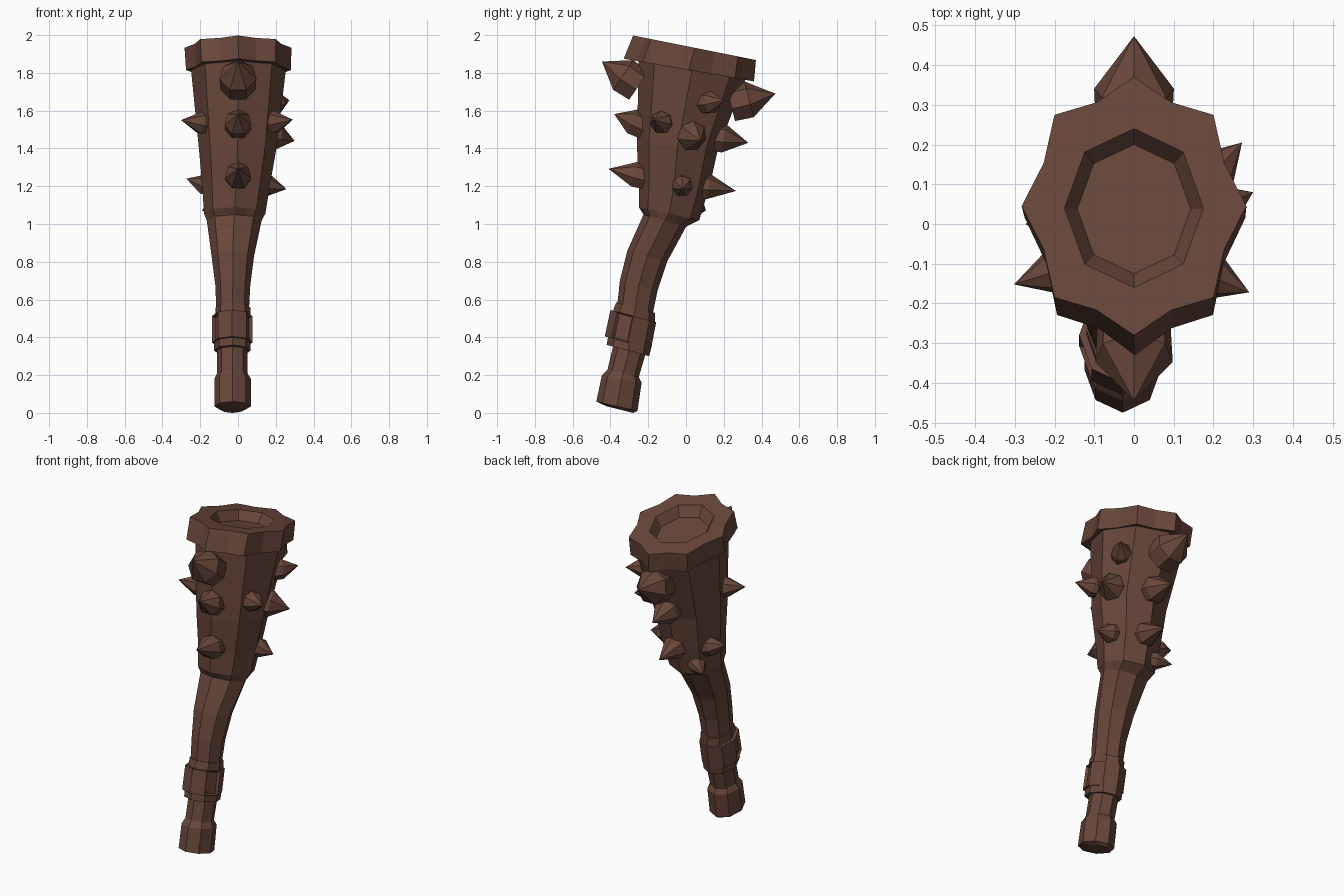
import bpy, bmesh, math
from mathutils import Vector

cube = bpy.data.objects.get("Cube")
if cube:
    bpy.data.objects.remove(cube, do_unlink=True)

wood = bpy.data.materials.new("dark brown wood")
wood.use_nodes = True
BROWN = (0.14, 0.062, 0.043, 1)
wood.diffuse_color = BROWN
wood.node_tree.nodes["Principled BSDF"].inputs["Base Color"].default_value = BROWN

FLAT = math.cos(math.pi / 8)   # keeps in-between points on the octagon sides
STAR = 0.87                    # pulls them inward for a scalloped rim


def finish(name, bm):
    bmesh.ops.recalc_face_normals(bm, faces=bm.faces[:])
    mesh = bpy.data.meshes.new(name)
    bm.to_mesh(mesh)
    bm.free()
    mesh.materials.append(wood)
    obj = bpy.data.objects.new(name, mesh)
    bpy.context.collection.objects.link(obj)
    return obj


def ring(bm, front, back, left, right, mid=FLAT, sides=16):
    """Tilted oval ring through a front and a back (y, z) point."""
    f, b = Vector((0, *front)), Vector((0, *back))
    centre, half = (f + b) / 2, (b - f) / 2
    centre.x = (left + right) / 2
    verts = []
    for i in range(sides):
        a = math.tau * i / sides
        r = mid if i % 2 else 1
        across = Vector(((right - left) / 2, 0, 0))
        verts.append(bm.verts.new(centre + r * (across * math.cos(a) + half * math.sin(a))))
    return verts


def bridge(bm, loops):
    for lo, hi in zip(loops, loops[1:]):
        n = len(lo)
        for i in range(n):
            j = (i + 1) % n
            bm.faces.new((lo[i], lo[j], hi[j], hi[i]))
    bm.faces.new(loops[0][::-1])
    bm.faces.new(loops[-1])


def loft(name, sections):
    bm = bmesh.new()
    bridge(bm, [ring(bm, *s) for s in sections])
    return finish(name, bm)


# Pommel and grip
loft("grip", [
    ((-.42, .035), (-.28, .0), -.09, .03),
    ((-.475, .06), (-.257, .01), -.125, .068),
    ((-.445, .20), (-.235, .16), -.125, .068),
    ((-.415, .23), (-.25, .19), -.11, .05),
    ((-.375, .40), (-.20, .36), -.11, .05),
])

# Neck and swelling head, with a ledge of bark where the head starts
loft("club_body", [
    ((-.385, .38), (-.20, .35), -.11, .05),
    ((-.365, .56), (-.175, .53), -.115, .058),
    ((-.35, .70), (-.15, .65), -.12, .065),
    ((-.31, .86), (-.10, .80), -.14, .085),
    ((-.225, 1.05), (0, .985), -.165, .125),
    ((-.25, 1.09), (.07, 1.02), -.18, .145),
    ((-.25, 1.22), (.125, 1.20), -.19, .17),
    ((-.26, 1.42), (.17, 1.40), -.208, .205),
    ((-.25, 1.88), (.32, 1.78), -.25, .255),
])

# Scalloped rim with a sunken top
loft("rim", [
    ((-.23, 1.86), (.29, 1.77), -.23, .23),
    ((-.33, 1.875), (.36, 1.755), -.275, .28, STAR),
    ((-.28, 1.998), (.37, 1.868), -.283, .283, STAR),
    ((-.16, 1.974), (.24, 1.894), -.175, .175),
    ((-.125, 1.91), (.20, 1.845), -.143, .143),
])

# Collar: two lips and a thick band with a notch on each side
loft("collar_lower_lip", [
    ((-.42, .36), (-.195, .30), -.127, .067),
    ((-.41, .42), (-.18, .36), -.127, .067),
])
loft("collar_upper_lip", [
    ((-.39, .53), (-.165, .47), -.12, .065),
    ((-.37, .585), (-.165, .53), -.12, .065),
])
bm = bmesh.new()
bridge(bm, [ring(bm, (-.43, .405), (-.185, .34), -.138, .076, 1, 8),
            ring(bm, (-.40, .545), (-.158, .48), -.138, .076, 1, 8)])
bmesh.ops.recalc_face_normals(bm, faces=bm.faces[:])
sides = [f for f in bm.faces if abs(f.normal.x) > .7 and f.normal.y < 0]
bmesh.ops.inset_individual(bm, faces=sides, thickness=.014, depth=-.015)
finish("collar_band", bm)


# Spikes: a short stub that ends in a pointed cone
def spike(name, shoulder, tip, radius, sides=7):
    shoulder, tip = Vector(shoulder), Vector(tip)
    axis = (tip - shoulder).normalized()
    turn = axis.to_track_quat('Z', 'Y')
    bm = bmesh.new()
    loops = []
    for depth, scale in ((-.1, .95), (0, 1)):
        loops.append([bm.verts.new(shoulder + axis * depth + turn @ Vector(
            (math.sin(math.tau * i / sides), math.cos(math.tau * i / sides), 0))
            * radius * scale) for i in range(sides)])
    bridge(bm, loops)
    cap = [f for f in bm.faces if all(v in loops[1] for v in f.verts)]
    point = bmesh.ops.poke(bm, faces=cap)["verts"][0]
    point.co = tip
    finish(name, bm)


SPIKES = {
    "front_spike_top": ((0, -.335, 1.785), (0, -.445, 1.86), .1),
    "front_spike_middle": ((0, -.285, 1.54), (0, -.38, 1.582), .072),
    "front_spike_low": ((0, -.275, 1.26), (0, -.41, 1.292), .07),
    "back_spike_top": ((0, .335, 1.655), (0, .473, 1.69), .103),
    "back_spike_middle": ((0, .20, 1.45), (0, .33, 1.43), .08),
    "back_spike_low": ((0, .12, 1.195), (0, .265, 1.175), .07),
    "left_spike_front": ((.20, -.135, 1.54), (.29, -.172, 1.552), .06),
    "left_spike_middle": ((.20, .035, 1.465), (.30, .08, 1.44), .08),
    "left_spike_back": ((.205, .135, 1.645), (.272, .205, 1.655), .06),
    "left_spike_low": ((.17, -.02, 1.2), (.257, -.02, 1.185), .056),
    "right_spike_front": ((-.20, -.12, 1.535), (-.302, -.152, 1.55), .06),
    "right_spike_low": ((-.185, 0, 1.21), (-.273, 0, 1.24), .056),
    "right_spike_lowest": ((-.12, .055, 1.09), (-.192, .105, 1.072), .05),
}
for name, spec in SPIKES.items():
    spike(name, *spec)
